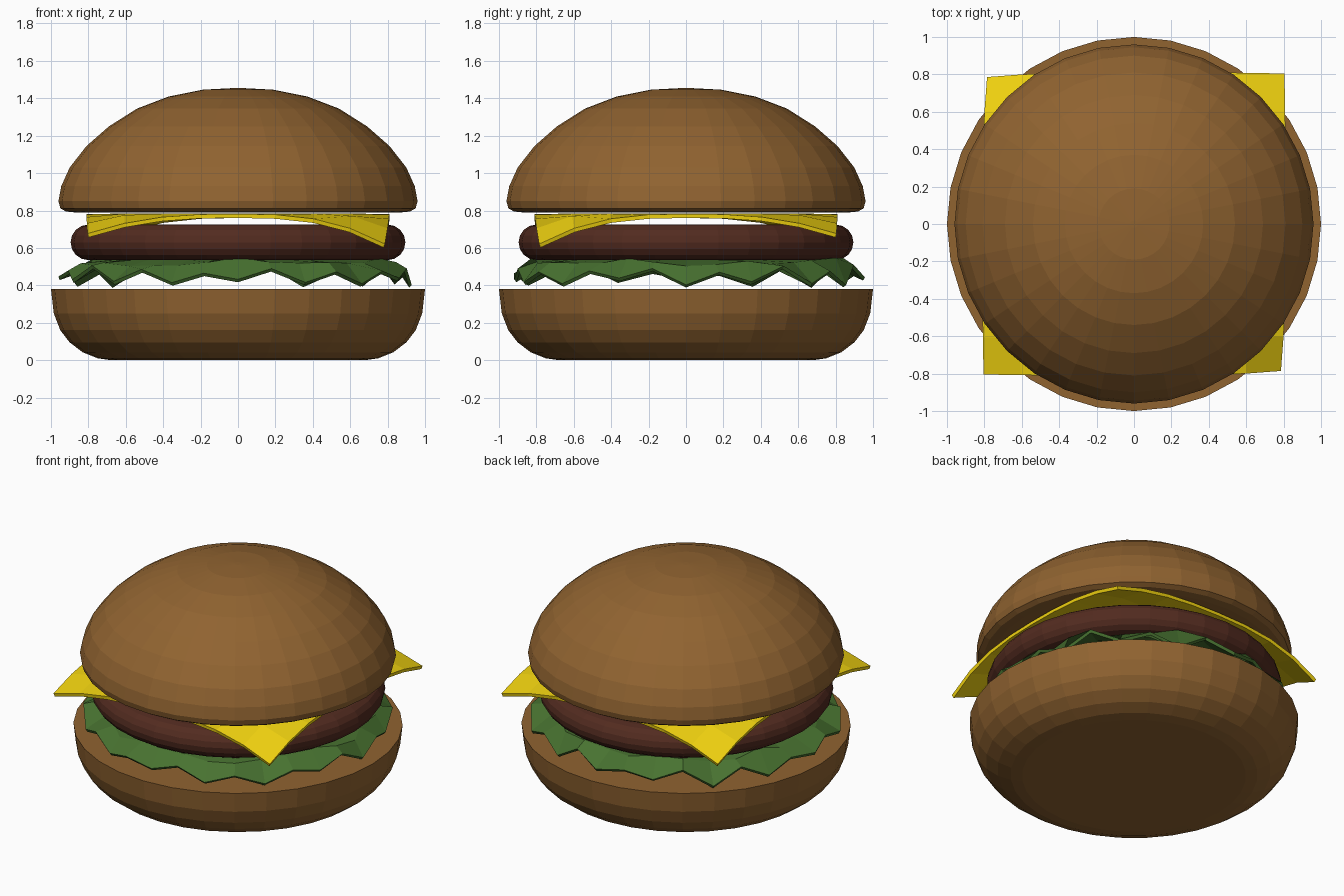
import bpy, bmesh, math, random

if "Cube" in bpy.data.objects:
    bpy.data.objects.remove(bpy.data.objects["Cube"])

random.seed(4)
SIDES = 32


def material(name, rgb):
    m = bpy.data.materials.new(name)
    m.diffuse_color = (*rgb, 1)
    m.use_nodes = True
    m.node_tree.nodes["Principled BSDF"].inputs["Base Color"].default_value = m.diffuse_color
    return m


def finish(name, bm, mat):
    bmesh.ops.recalc_face_normals(bm, faces=bm.faces)
    mesh = bpy.data.meshes.new(name)
    bm.to_mesh(mesh)
    bm.free()
    mesh.materials.append(mat)
    obj = bpy.data.objects.new(name, mesh)
    bpy.context.collection.objects.link(obj)
    return obj


def skin_rings(bm, rings):
    for a, b in zip(rings, rings[1:]):
        for i in range(SIDES):
            j = (i + 1) % SIDES
            bm.faces.new((a[i], a[j], b[j], b[i]))


def ring(bm, point):
    verts = []
    for i in range(SIDES):
        t = 2 * math.pi * i / SIDES
        r, z = point(i)
        verts.append(bm.verts.new((r * math.cos(t), r * math.sin(t), z)))
    return verts


def turned(name, profile, mat):
    """Closed solid of revolution from (radius, height) points."""
    bm = bmesh.new()
    rings = [ring(bm, lambda i, p=p: p) for p in profile]
    skin_rings(bm, rings)
    bm.faces.new(rings[0])
    bm.faces.new(rings[-1])
    return finish(name, bm, mat)


def thicken(obj, thickness):
    mod = obj.modifiers.new("thickness", "SOLIDIFY")
    mod.thickness = thickness
    mod.offset = 0


bread = material("bread", (0.28, 0.125, 0.03))
meat = material("meat", (0.085, 0.024, 0.014))
yellow = material("cheese", (0.88, 0.65, 0.005))
green = material("lettuce", (0.065, 0.17, 0.03))

# Buns
turned("bottom_bun", [(0.68, 0.0), (0.75, 0.01), (0.83, 0.042), (0.90, 0.095),
                      (0.95, 0.16), (0.985, 0.25), (1.0, 0.38)], bread)
turned("top_bun", [(0.87, 0.79), (0.92, 0.795), (0.95, 0.812), (0.96, 0.85),
                   (0.945, 0.93), (0.90, 1.03), (0.81, 1.145), (0.69, 1.25),
                   (0.54, 1.345), (0.37, 1.41), (0.19, 1.446), (0.02, 1.455)], bread)

# Patty with rounded rim
patty = [(0.80 + 0.095 * math.cos(a), 0.63 + 0.095 * math.sin(a))
         for a in (math.radians(-90 + 22.5 * k) for k in range(9))]
turned("patty", patty, meat)

# Cheese slice with drooping corners
bm = bmesh.new()
bmesh.ops.create_grid(bm, x_segments=8, y_segments=8, size=0.81)
for v in bm.verts:
    x, y = v.co.x, v.co.y
    r = math.hypot(x, y)
    depth = 0.16 if x * y < 0 else 0.105
    bend = max(0, (r - 0.80) / 0.345) ** 1.5
    shrink = 1 - (0.035 if x * y < 0 else 0.01) * bend
    v.co = (x * shrink, y * shrink, 0.772 - depth * bend)
thicken(finish("cheese_slice", bm, yellow), 0.022)

# Lettuce leaf: flat centre, ruffled rim turning down
bm = bmesh.new()
rim = [(random.uniform(0.91, 0.96), 0.40 + random.uniform(-0.01, 0.045)) if i % 2 == 0
       else (random.uniform(0.90, 0.94), 0.475 + random.uniform(-0.02, 0.03))
       for i in range(SIDES)]
shoulder = [(random.uniform(0.80, 0.87), 0.515 + random.uniform(-0.025, 0.025))
            for i in range(SIDES)]
rings = [ring(bm, lambda i: (0.68, 0.525)),
         ring(bm, lambda i: shoulder[i]),
         ring(bm, lambda i: rim[i])]
bm.faces.new(rings[0])
skin_rings(bm, rings)
thicken(finish("lettuce_leaf", bm, green), 0.02)
